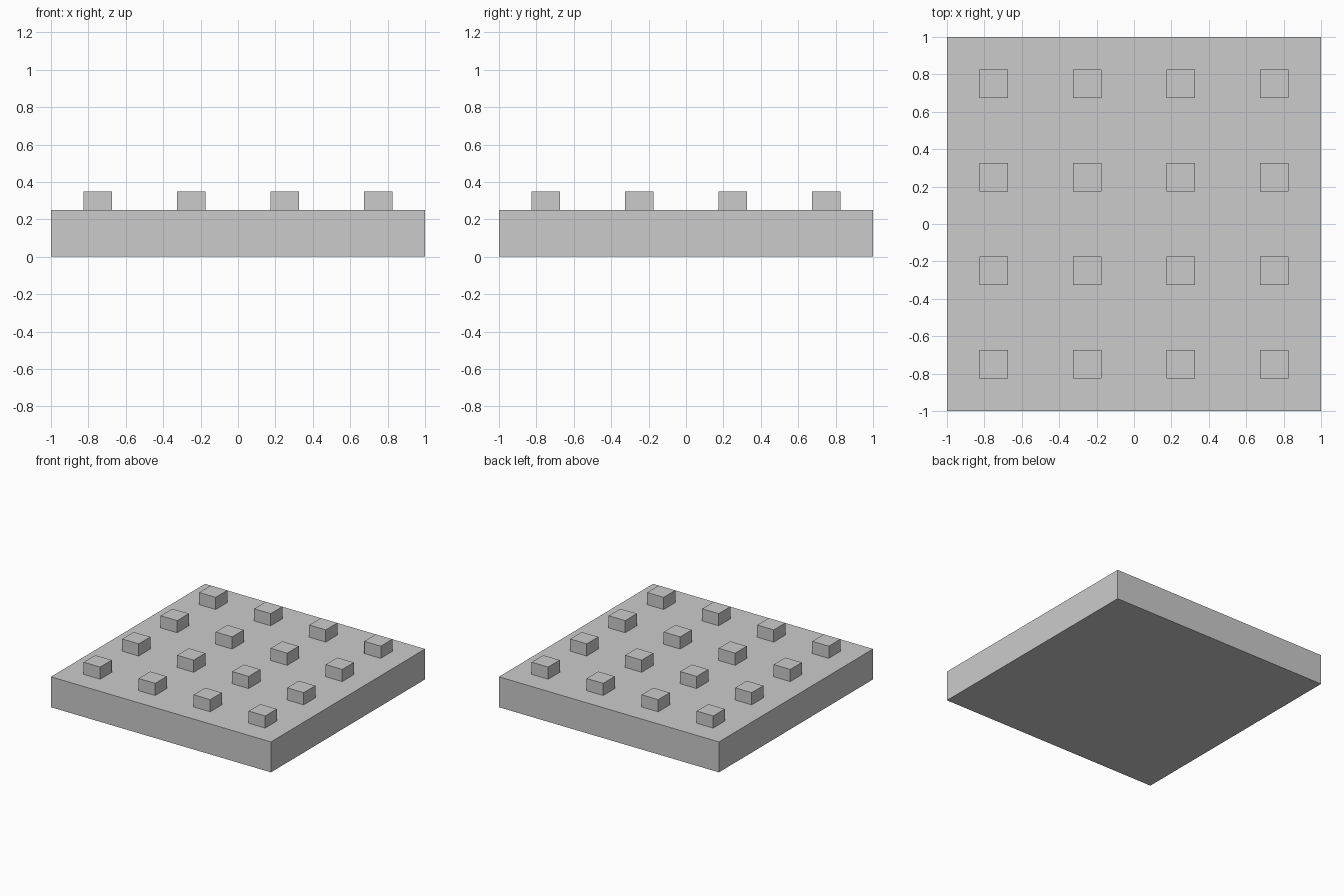
import bpy

# Remove the default object
default = bpy.data.objects.get("Cube")
if default:
    bpy.data.objects.remove(default, do_unlink=True)

# Single flat colour
grey = bpy.data.materials.new("light_grey")
grey.use_nodes = True
colour = (0.6, 0.6, 0.6, 1.0)
grey.diffuse_color = colour
grey.node_tree.nodes["Principled BSDF"].inputs["Base Color"].default_value = colour


def box(name, size, x, y, bottom):
    """Add a box standing at the given height."""
    bpy.ops.mesh.primitive_cube_add(size=1, location=(x, y, bottom + size[2] / 2))
    obj = bpy.context.object
    obj.name = name
    obj.scale = size
    bpy.ops.object.transform_apply(location=False, rotation=False, scale=True)
    obj.data.materials.append(grey)
    return obj


# Square base slab
BASE_HEIGHT = 0.25
box("base_plate", (2, 2, BASE_HEIGHT), 0, 0, 0)

# Four by four grid of square studs
STUD_SIZE = (0.15, 0.15, 0.1)
SPACING = 0.5
for row in range(4):
    for column in range(4):
        x = (column - 1.5) * SPACING
        y = (row - 1.5) * SPACING
        box(f"stud_{row + 1}_{column + 1}", STUD_SIZE, x, y, BASE_HEIGHT)
